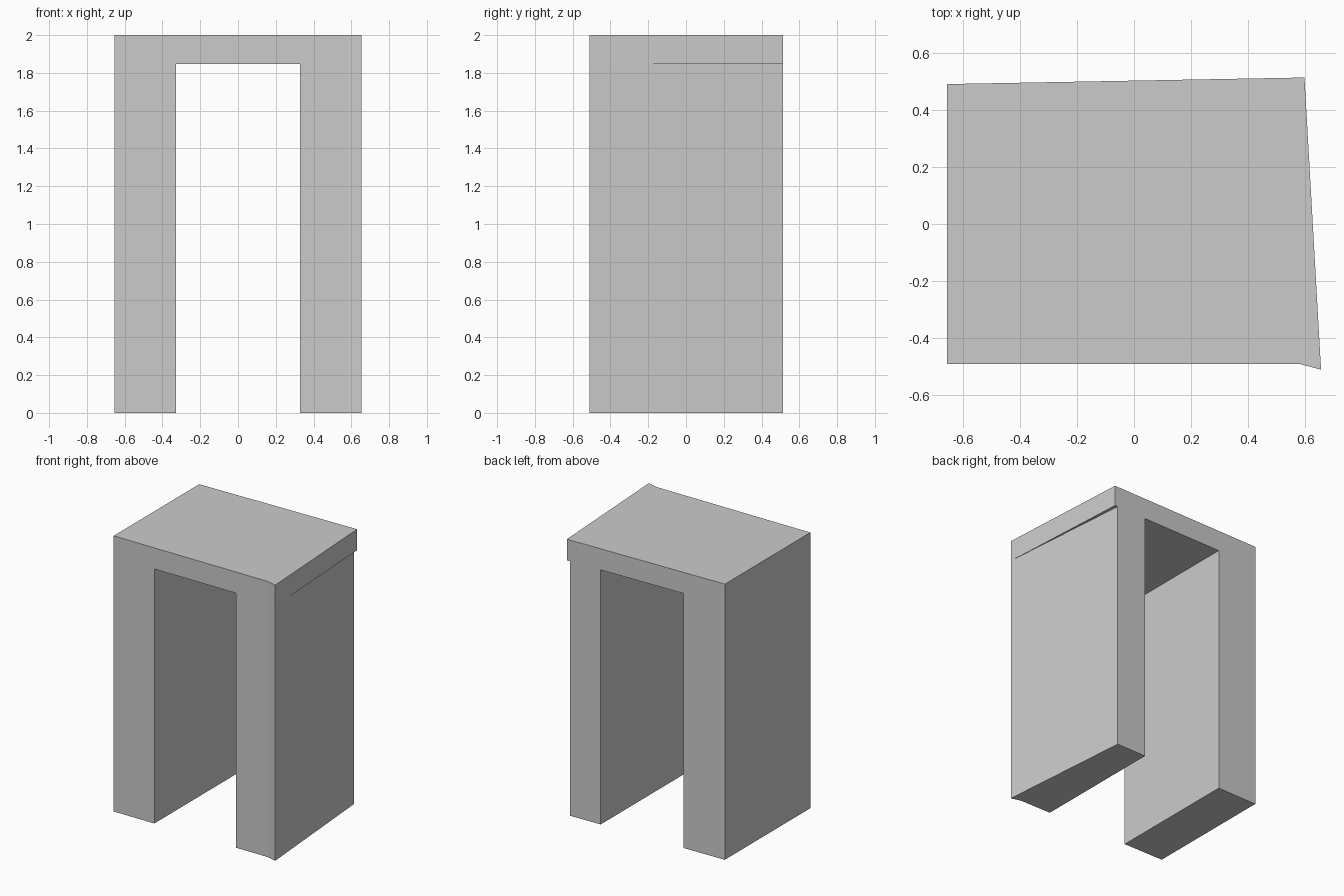
import bpy, bmesh

if "Cube" in bpy.data.objects:
    bpy.data.objects.remove(bpy.data.objects["Cube"])

H, SOFFIT, GAP = 2.0, 1.847, 0.329


def back_y(x):
    """Back edge runs very slightly out of square."""
    return 0.49 + (x + 0.655) * 0.023 / 1.252


# plan corners, counter-clockwise from above
FL, KINK, FR = (-0.655, -0.49), (0.58, -0.49), (0.655, -0.51)
BR, BL = (0.597, 0.513), (-0.655, 0.49)
LEG_BR = (0.573, back_y(0.573))
GAP_L, GAP_R = (-GAP, back_y(-GAP)), (GAP, back_y(GAP))


def prism(name, outline, z0, z1, floors=(), top=False):
    """Walls around an outline, with chosen downward faces and an optional top."""
    bm = bmesh.new()
    lo = [bm.verts.new((x, y, z0)) for x, y in outline]
    hi = [bm.verts.new((x, y, z1)) for x, y in outline]
    n = len(outline)
    for i in range(n):
        j = (i + 1) % n
        bm.faces.new((lo[i], lo[j], hi[j], hi[i]))
    for floor in floors:
        bm.faces.new([lo[outline.index(p)] for p in reversed(floor)])
    if top:
        bm.faces.new(hi)
    me = bpy.data.meshes.new(name)
    bm.to_mesh(me)
    bm.free()
    ob = bpy.data.objects.new(name, me)
    bpy.context.collection.objects.link(ob)
    return ob


# legs, open at the top where they meet the lintel
left = [FL, (-GAP, -0.49), GAP_L, BL]
right = [(GAP, -0.49), KINK, FR, LEG_BR, GAP_R]
prism("left_leg", left, 0, SOFFIT, [left])
prism("right_leg", right, 0, SOFFIT, [right])

# lintel: underside shows over the opening and along the overhanging sliver
cap = [FL, (-GAP, -0.49), (GAP, -0.49), KINK, FR, BR, LEG_BR, GAP_R, GAP_L, BL]
opening = [(-GAP, -0.49), (GAP, -0.49), GAP_R, GAP_L]
prism("lintel", cap, SOFFIT, H, [opening, [FR, BR, LEG_BR]], top=True)
